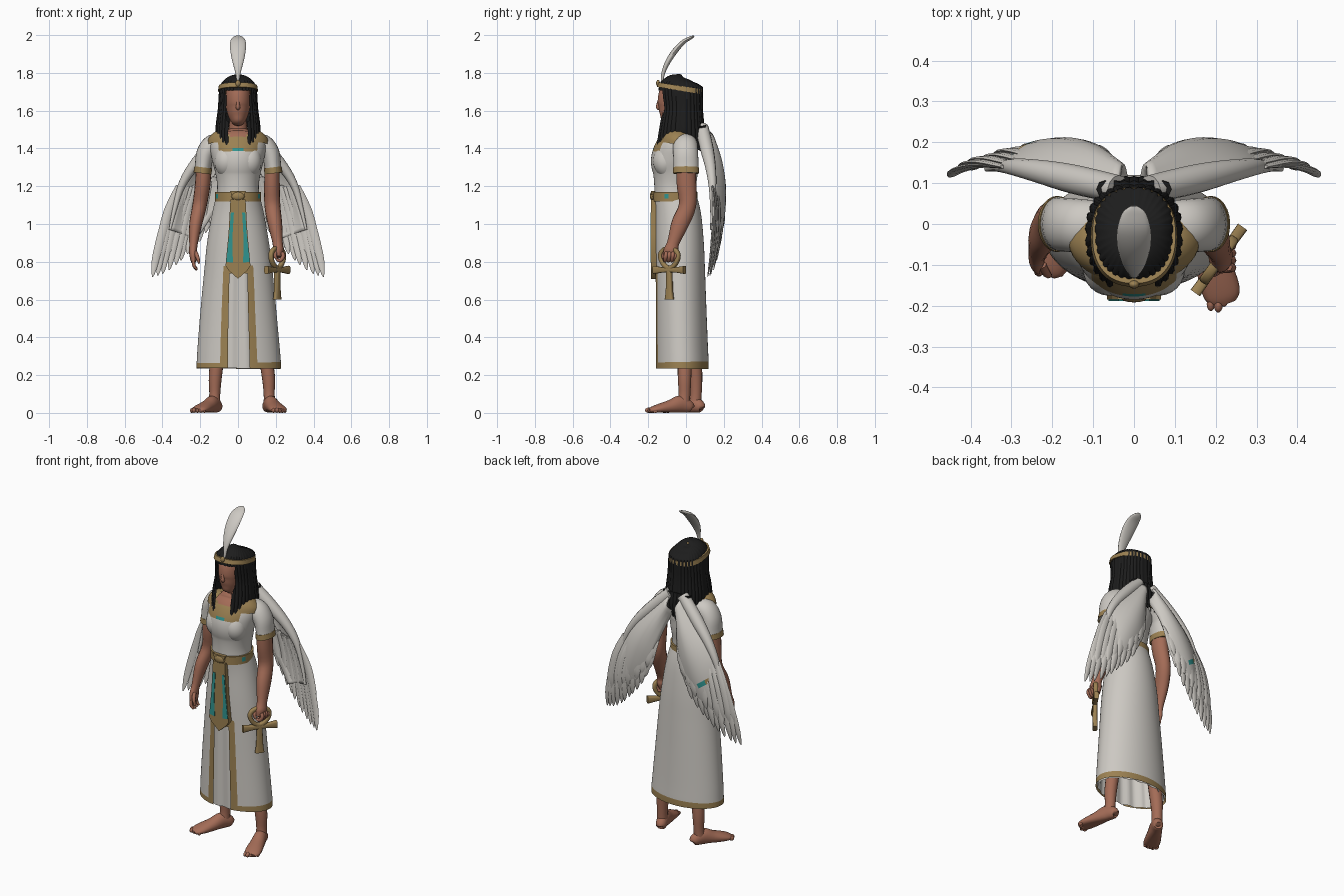
import bpy, bmesh, math, random
from mathutils import Vector

random.seed(4)
if "Cube" in bpy.data.objects:
    bpy.data.objects.remove(bpy.data.objects["Cube"])

X, Y, Z = Vector((1, 0, 0)), Vector((0, 1, 0)), Vector((0, 0, 1))


def material(name, *rgb):
    m = bpy.data.materials.new(name)
    m.use_nodes = True
    m.diffuse_color = (*rgb, 1)
    m.node_tree.nodes["Principled BSDF"].inputs["Base Color"].default_value = (*rgb, 1)
    return m


white = material("white_linen", .61, .585, .545)
gold = material("dull_gold", .33, .22, .085)
skin = material("brown_skin", .37, .15, .095)
black = material("black_hair", .012, .012, .012)
teal = material("teal_inlay", .03, .3, .28)


def finish(name, bm, *mats):
    me = bpy.data.meshes.new(name)
    bm.to_mesh(me)
    bm.free()
    ob = bpy.data.objects.new(name, me)
    bpy.context.collection.objects.link(ob)
    for m in mats:
        me.materials.append(m)
    bpy.ops.object.select_all(action='DESELECT')
    ob.select_set(True)
    bpy.context.view_layer.objects.active = ob
    bpy.ops.object.shade_smooth_by_angle(angle=math.radians(50))
    return ob


def spline(pts, steps):
    """Smooth curve through points of any dimension."""
    v = [Vector(p) for p in pts]
    v = [v[0]] + v + [v[-1]]
    out = []
    for a, b, c, d in zip(v, v[1:], v[2:], v[3:]):
        for k in range(steps):
            t = k / steps
            out.append(b + (c - a) * (t / 2) + (a * 2 - b * 5 + c * 4 - d) * (t * t / 2)
                       + (b * 3 - a - c * 3 + d) * (t ** 3 / 2))
    return out + [v[-1]]


def sweep(name, pts, *mats, ref=Y, n=16, p=2, steps=4, cap=True, paint=None, cut=None, shape=None):
    """Skin of elliptical rings (x, y, z, rx, ry) along a smooth path."""
    rings = spline([q if len(q) == 5 else (*q, q[3]) for q in pts], steps)
    pos = [Vector(r[:3]) for r in rings]
    bm = bmesh.new()
    rows = []
    for i, r in enumerate(rings):
        t = (pos[min(i + 1, len(pos) - 1)] - pos[max(i - 1, 0)]).normalized()
        s = ref.cross(t).normalized()
        u = t.cross(s)
        row = []
        for j in range(n):
            a = math.tau * j / n
            c, d = (math.copysign(abs(f) ** (2 / p), f) for f in (math.cos(a), math.sin(a)))
            co = pos[i] + s * c * max(r[3], .001) + u * d * max(r[4], .001)
            row.append(bm.verts.new(shape(co, i, j) if shape else co))
        rows.append(row)
    doomed = []
    for lo, hi in zip(rows, rows[1:]):
        for j in range(n):
            k = (j + 1) % n
            f = bm.faces.new((lo[j], lo[k], hi[k], hi[j]))
            front = abs(j + .5 - .75 * n)
            mid = f.calc_center_median()
            if paint:
                f.material_index = paint(mid, front)
            if cut and cut(mid, front):
                doomed.append(f)
    if cap:
        bm.faces.new(rows[0][::-1])
        bm.faces.new(rows[-1])
    bmesh.ops.delete(bm, geom=doomed, context='FACES')
    return finish(name, bm, *mats)


def plate(name, outline, y, depth, mat):
    """Flat outline in x and z, extruded backward from y."""
    bm = bmesh.new()
    f = bm.faces.new([bm.verts.new((x, y, z)) for x, z in outline])
    ext = bmesh.ops.extrude_face_region(bm, geom=[f])
    for v in ext["geom"]:
        if isinstance(v, bmesh.types.BMVert):
            v.co.y += depth
    bmesh.ops.recalc_face_normals(bm, faces=bm.faces)
    return finish(name, bm, mat)


def blob(name, at, size, mat):
    bm = bmesh.new()
    bmesh.ops.create_uvsphere(bm, u_segments=16, v_segments=10, radius=1)
    for v in bm.verts:
        v.co = Vector(a + b * c for a, b, c in zip(at, size, v.co))
    return finish(name, bm, mat)


# Dress: open-fronted skirt, inner panel, bodice
skirt = [(.004, -.022, .235, .225, .142), (.004, -.022, .268, .223, .142), (.003, -.024, .35, .217, .14),
         (.002, -.028, .55, .2, .136), (.002, -.032, .74, .182, .133), (0, -.036, .9, .164, .13),
         (0, -.043, 1.05, .138, .122), (0, -.06, 1.15, .115, .111)]
sweep("skirt", skirt, white, gold, n=96, cap=False,
      paint=lambda c, k: int(c.z < .268 or (k < 7 and c.z < .76)),
      cut=lambda c, k: k < 4 and c.z < .74)
sweep("inner_skirt", [(x, y, z, a - .012, b - .012) for x, y, z, a, b in skirt[:6]], white, n=96, cap=False,
      shape=lambda c, i, j: c + Y * .005 * math.cos(j * math.tau / 6))


def bodice_colour(c, k):
    if c.z > 1.462 and abs(c.x) < .07:
        return 3
    if c.y < -.06 and c.z > 1.385 and abs(c.x) < .1:
        return 2 if abs(c.x) < .022 and c.z < 1.405 else 1
    return 0


sweep("bodice", [(0, -.06, 1.13, .115, .108), (0, -.058, 1.2, .11, .11), (0, -.056, 1.27, .12, .118),
                 (0, -.06, 1.34, .137, .125), (0, -.045, 1.41, .148, .112), (0, -.02, 1.46, .13, .085),
                 (0, -.01, 1.49, .07, .06)], white, gold, teal, skin, n=64, steps=6, paint=bodice_colour)
for side in (1, -1):
    sweep("bust", [(side * .058, -.08, 1.25, .03), (side * .06, -.105, 1.3, .06, .058),
                   (side * .06, -.11, 1.345, .064, .064), (side * .06, -.09, 1.41, .05, .045)], white, n=24)
    sweep("sleeve", [(side * .07, -.005, 1.435, .04, .06), (side * .13, -.004, 1.42, .055, .065),
                     (side * .17, -.002, 1.375, .05, .066), (side * .184, 0, 1.31, .044, .066),
                     (side * .187, 0, 1.27, .046, .066)], white, n=24)
    sweep("sleeve_trim", [(side * .184, 0, 1.3, .047, .068), (side * .188, 0, 1.268, .048, .069)],
          gold, n=24, steps=1)
sweep("collar", [(0, -.035, 1.42, .162, .115), (0, -.03, 1.45, .158, .107), (0, -.02, 1.482, .125, .085),
                 (0, -.016, 1.495, .08, .062)], gold, n=48, cap=False,
      cut=lambda c, k: c.z > 1.46 and c.y < -.05 and abs(c.x) < .05)

# Belt with inlays, buckle and hanging apron
sweep("belt", [(0, -.058, z, .121, .118) for z in (1.12, 1.135, 1.16, 1.17)], gold, teal, n=64, steps=1,
      paint=lambda c, k: int(1.135 < c.z < 1.16 and (11 < k < 13 or 18 < k < 20)))
blob("buckle", (0, -.178, 1.148), (.036, .014, .024), gold)
plate("buckle_plate", [(-.042, 1.175), (.042, 1.175), (.015, 1.12), (-.015, 1.12)], -.185, .02, gold)
plate("apron", [(-.04, 1.13), (.04, 1.13), (.05, .95), (.066, .78), (.05, .755), (0, .71),
                (-.05, .755), (-.066, .78), (-.05, .95)], -.185, .028, gold)
for s in (1, -1):
    plate("apron_inlay", [(s * .022, 1.06), (s * .038, 1.06), (s * .046, .95), (s * .062, .8),
                          (s * .027, .795), (s * .03, .92)], -.188, .006, teal)

# Head and neck
sweep("neck", [(0, -.02, 1.45, .07, .066), (0, -.02, 1.49, .052), (0, -.035, 1.58, .042)], skin)
sweep("head", [(0, -.105, 1.528, .012, .015), (0, -.1, 1.538, .03, .038), (0, -.082, 1.57, .05, .067),
               (0, -.064, 1.62, .064, .086), (0, -.06, 1.68, .066, .086), (0, -.05, 1.72, .055, .07),
               (0, -.04, 1.745, .02, .03)], skin, n=32)
sweep("nose", [(0, -.138, 1.668, .007), (0, -.146, 1.635, .009, .01), (0, -.147, 1.617, .012, .011),
               (0, -.14, 1.607, .007)], skin)


# Hair with strands and a ragged lower edge, headband, feather
def strands(co, i, j):
    co = co + Vector((co.x, co.y + .02, 0)) * (.02 if j % 3 else -.02)
    if i < 3:
        co.z += random.uniform(-.015, .015)
    return co


sweep("hair", [(0, -.027, 1.395, .113, .14), (0, -.027, 1.45, .117, .132), (0, -.025, 1.52, .116, .122),
               (0, -.022, 1.61, .105, .11), (0, -.026, 1.69, .1, .115), (0, -.028, 1.73, .094, .112),
               (0, -.025, 1.76, .072, .083), (0, -.02, 1.778, .035, .04), (0, -.018, 1.781, .005)],
      black, n=96, p=2.4, shape=strands, cap=False,
      cut=lambda c, k: c.z < 1.708 and c.y < -.02 and abs(c.x) < (.064 if c.z > 1.56 else .054))
sweep("hair_lining", [(0, -.01, 1.4, .1, .1), (0, -.005, 1.55, .095, .09), (0, 0, 1.7, .09, .085)],
      black, n=48, cap=False, cut=lambda c, k: c.y < -.04)
for i in range(7):
    a = (i - 3) / 3
    sweep("back_lock", [(a * .07, .085, 1.52, .022), (a * .06, .1, 1.44, .02, .018),
                        (a * .045, .1, 1.36 + abs(a) * .04, .004)], black, n=8)
sweep("headband", [(0, -.032, 1.706, .106, .123), (0, -.028, 1.731, .102, .119)], gold, n=64, p=2.3, steps=1)
blob("headband_jewel", (0, -.148, 1.745), (.013, .01, .018), gold)
sweep("plume", [(0, -.128, 1.745, .006, .006), (0, -.12, 1.8, .014, .01), (0, -.095, 1.86, .03, .014),
                (0, -.055, 1.92, .041, .015), (0, -.012, 1.965, .041, .012), (0, .028, 1.987, .028, .008),
                (0, .044, 1.996, .008, .003)], white, n=16)

# Arms and hands
sweep("right_arm", [(-.18, 0, 1.36, .04, .05), (-.186, .002, 1.22, .041, .052), (-.203, .01, 1.1, .038, .046),
                    (-.224, -.03, 1, .034, .045), (-.236, -.068, .89, .022, .028),
                    (-.238, -.082, .84, .02, .036), (-.235, -.09, .8, .014, .034)], skin)
sweep("left_arm", [(.18, 0, 1.36, .04, .05), (.18, .002, 1.22, .041, .052), (.182, .008, 1.1, .042, .046),
                   (.196, -.032, 1, .038, .046), (.21, -.068, .9, .027, .032),
                   (.212, -.078, .86, .03, .04), (.21, -.085, .825, .022, .035)], skin)
for i in range(4):
    y = -.115 + i * .018
    sweep("right_finger", [(-.237, y, .81, .009), (-.233, y - .004, .78, .009),
                           (-.218, y - .002, .755 + abs(i - 1) * .005, .005)], skin, n=8)
    sweep("left_finger", [(.232, y + .01, .85, .01), (.24, y + .008, .83, .011),
                          (.222, y + .004, .806, .01), (.202, y, .815, .006)], skin, ref=X + Y, n=8)
sweep("right_thumb", [(-.225, -.1, .85, .011), (-.213, -.122, .82, .01), (-.205, -.126, .79, .005)], skin, n=8)
sweep("left_thumb", [(.2, -.1, .86, .012), (.195, -.118, .835, .011), (.205, -.12, .815, .006)], skin, n=8)


# Legs and feet, toes turned outward, legs leaning in toward the hips
def leg(name, ankle, toe):
    a, d = Vector((*ankle, 0)), Vector((*toe, 0)) - Vector((*ankle, 0))
    out = Vector((-d.y, d.x, 0)).normalized()

    def at(f, z, rx, ry, lean=1):
        return (*(a * lean + d * f + Z * z), rx, ry)

    def ground(co, i, j):
        co.z = max(co.z, .003)
        return co

    sweep(name + "_leg", [at(0, .55, .045, .045, .6), at(0, .38, .038, .038, .8), at(0, .2, .035, .036, .97),
                          at(0, .1, .029, .031), at(.03, .04, .032, .034)], skin)
    sweep(name + "_foot", [at(-.2, .025, .012, .012), at(-.16, .03, .028, .03), at(.1, .045, .035, .047),
                           at(.4, .032, .041, .036), at(.7, .022, .047, .026), at(.88, .016, .043, .018),
                           at(.97, .012, .028, .011)], skin, ref=Z, shape=ground)
    for i in range(5):
        big = .014 - abs(i - 1) * .0015
        c = a + d * (.96 - abs(i - 1) * .035) + out * (i - 2) * .017
        blob(name + "_toe", (c.x, c.y, big), (big * .8, big * 1.4, big), skin)


leg("left", (.165, -.008), (.225, -.2))
leg("right", (-.123, .052), (-.222, -.125))


# Wings: arched covert surface, rounded leading edge, rows of feathers
def wing(side):
    def m(p):
        return (side * p[0], *p[1:])

    lead = [(.04, .085, 1.51), (.15, .11, 1.4), (.24, .13, 1.3), (.3, .14, 1.2), (.335, .14, 1.08),
            (.36, .135, .97)]
    trail = [(.02, .1, 1.41), (.05, .155, 1.29), (.085, .18, 1.17), (.13, .185, 1.06), (.18, .182, .98),
             (.22, .172, .92)]
    bm = bmesh.new()
    grid = []
    ends = list(zip(spline(lead, 4), spline(trail, 4)))
    for i, (a, b) in enumerate(ends):
        bulge = .05 * (1 - .6 * (i / (len(ends) - 1)) ** 2)
        row = []
        for k in range(9):
            v = a.lerp(b, k / 8) + Y * bulge * math.sin(math.pi * k / 8)
            row.append(bm.verts.new(m(v)))
        grid.append(row)
    for i, (r, q) in enumerate(zip(grid, grid[1:])):
        for k in range(8):
            f = bm.faces.new((r[k], r[k + 1], q[k + 1], q[k]))
            f.normal_update()
            if f.normal.y < 0:
                f.normal_flip()
            # Inlaid patch on the back of the right wing only
            if side < 0 and i == 14 and k < 5:
                f.material_index = 1 if k == 2 else 2
    ob = finish("wing_coverts", bm, white, gold, teal, white)
    solid = ob.modifiers.new("thickness", 'SOLIDIFY')
    solid.thickness = .014
    solid.offset = 0
    solid.material_offset = 3
    solid.material_offset_rim = 3
    radii = (.035, .036, .028, .02, .012, .007)
    sweep("wing_leading_edge", [m((*p, r)) for p, r in zip(lead, radii)], white, n=12)

    base = spline([(.315, .14, 1.2), (.24, .165, 1.2), (.16, .175, 1.22), (.07, .15, 1.3)], 8)
    tips = spline([(.452, .115, .72), (.39, .135, .74), (.32, .155, .79), (.25, .17, .86),
                   (.18, .185, .94), (.12, .18, 1.06)], 8)

    def row(name, count, reach, width, lift):
        for i in range(count):
            f = i / (count - 1)
            a = base[round(f * (len(base) - 1))]
            b = a.lerp(tips[round(f * (len(tips) - 1))], reach)
            pts = []
            for t, w in ((0, .6), (.35, 1), (.75, .95), (.93, .55), (1, .1)):
                c = a.lerp(b, t) + Y * (lift * t + .015 * math.sin(math.pi * t) + .003 * (i % 2))
                c.x += .018 * math.sin(math.pi * t) * (1 - f)
                pts.append(m((*c, width * w, .006 * w + .001)))
            sweep(name, pts, white, n=8, steps=3)

    row("flight_feather", 12, 1, .022, 0)
    row("middle_feather", 11, .76, .024, .014)


wing(1)
wing(-1)

# Looped cross held in the left hand, turned diagonally
hold, along = Vector((.208, -.088, 0)), Vector((.58, .81, 0))
normal = along.cross(Z)


def cross_part(name, pts, ref, p=4):
    sweep(name, [(*(hold + along * u + Z * z), a, b) for u, z, a, b in pts], gold, ref=ref, n=16, p=p)


cross_part("cross_stem", [(0, .6, .026, .014), (0, .65, .019, .013), (0, .77, .014, .013)], normal)
cross_part("cross_bar", [(-.1, .757, .022, .014), (-.05, .757, .015, .013), (0, .757, .013, .013),
                         (.05, .757, .015, .013), (.1, .757, .022, .014)], normal)
loop = []
for i in range(13):
    a = math.tau * i / 12
    loop.append((-.056 * math.sin(a) * (1 - .25 * math.cos(a)), .819 - .052 * math.cos(a), .012, .013))
cross_part("cross_loop", loop, normal, 3)
